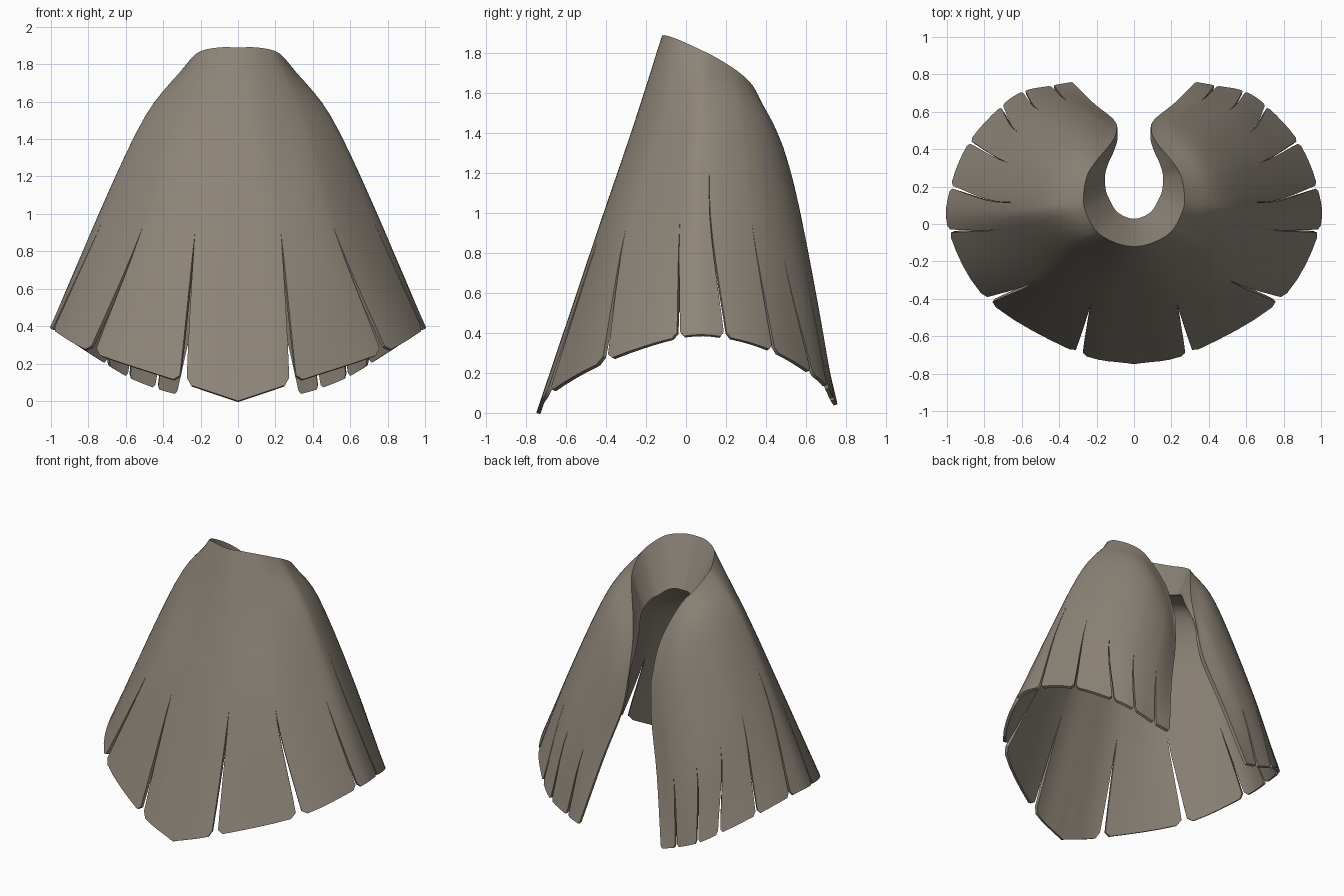
import bpy
import bmesh
from mathutils import Vector

if "Cube" in bpy.data.objects:
    bpy.data.objects.remove(bpy.data.objects["Cube"], do_unlink=True)

# Guide rings of the left half, running from the front centre to the back opening
rim = [(0, -.12, 1.89), (.1, -.1, 1.89), (.2, -.04, 1.87), (.26, .07, 1.82), (.27, .15, 1.78),
       (.25, .26, 1.71), (.2, .34, 1.63), (.14, .41, 1.48), (.1, .47, 1.32), (.09, .53, 1.1)]
shoulder = [(0, -.26, 1.45), (.16, -.24, 1.45), (.36, -.13, 1.48), (.48, .03, 1.52), (.49, .13, 1.52),
            (.44, .28, 1.5), (.36, .41, 1.42), (.27, .5, 1.28), (.19, .56, 1.05), (.12, .57, .85)]
waist = [(0, -.44, .92), (.23, -.43, .9), (.51, -.3, .93), (.72, -.03, .97), (.74, .12, 1),
         (.68, .33, .95), (.62, .49, .78), (.51, .61, .65), (.36, .66, .55), (.22, .65, .5)]
hem = [(0, -.75, 0), (.3, -.69, .1), (.78, -.41, .26), (.99, -.04, .38), (.98, .2, .38),
       (.88, .44, .31), (.71, .63, .2), (.59, .71, .13), (.44, .74, .07), (.33, .76, .04)]
rings = [[Vector(p) for p in ring] for ring in (rim, shoulder, waist, hem)]
hem_points = rings[-1]
LAST = len(rim) - 1
BOTTOM = len(rings) - 1


def spline(points, u, mirrored=False):
    """Smooth curve through the points; mirrored makes it level at its start."""
    u = min(max(u, 0), len(points) - 1)
    i = min(int(u), len(points) - 2)
    f = u - i
    before = points[1] * Vector((-1, 1, 1)) if mirrored else points[0] * 2 - points[1]
    pts = [before] + points + [points[-1] * 2 - points[-2]]
    a, b, c, d = pts[i:i + 4]
    return b + (c - a) * f / 2 + (a - b * 2.5 + c * 2 - d / 2) * f**2 + ((b - c) * 3 + d - a) * f**3 / 2


def outer(u, t):
    """Outside of the cloak; only the hem comes to a point at the front."""
    return spline([spline(ring, u, ring is not hem_points) for ring in rings], t)


def inner(u, t):
    """Lining: thin at the hem, swelling into the rolled collar at the rim."""
    e = .01
    p = outer(u, t)
    n = (outer(u, t + e) - outer(u, t - e)).cross(outer(u + e, t) - outer(u - e, t)).normalized()
    if u == 0:
        n.x = 0
    top = outer(u, 0)
    k = 1 - (u / LAST)**2
    roll = Vector((-.55 * top.x, .4 * (.25 - top.y), -.34)) * k
    thick = min(1, t) * (.05 - .01 * t)
    return p - n * thick + roll * max(0, 1 - t / 1.5)**2


def slit_top(key):
    return 1.6 if key == 4 else 2


def opening(key, t, start):
    """How far a slit has opened at this height, from 0 to 1."""
    return max(0, (t - start) / (BOTTOM - start)) if 0 < key < LAST else 0


def column(tab, f, rows):
    """Closed loop of points: down the outside, up the lining, over the collar."""
    at_slit = (f == 0 and tab > 0) or f == 1
    key = tab + (f > .5)
    width = (hem_points[tab + 1] - hem_points[tab]).length
    # Columns draw in towards the middle of the tab; slits start lower inside
    shift = (.02 if key < 3 else .008) / width * (1 - 2 * f)
    loop_out, loop_in = [], []
    for t in rows:
        tt = t - .04 if at_slit and t == BOTTOM else t
        loop_out.append(outer(tab + f + shift * opening(key, t, slit_top(key)), tt))
        loop_in.append(inner(tab + f + shift * opening(key, t, 2.2), tt))
    collar = [loop_in[0].lerp(loop_out[0], q) for q in (.33, .67)]
    return loop_out + loop_in[::-1] + collar


rows = [i * .2 for i in range(BOTTOM * 5)] + [BOTTOM]
count = len(rows)
bm = bmesh.new()

# Tabs, each a strip of columns with closed slit walls
for tab in range(LAST):
    cols = [[bm.verts.new(p) for p in column(tab, f, rows)] for f in (0, .08, .3, .5, .7, .92, 1)]
    size = len(cols[0])
    for a, b in zip(cols, cols[1:]):
        for k in range(size):
            m = (k + 1) % size
            bm.faces.new((a[k], a[m], b[m], b[k]))
    for col, key in ((cols[0], tab), (cols[-1], tab + 1)):
        if key == 0:
            continue
        for k in range(count - 1):
            if key == LAST or rows[k + 1] > slit_top(key) + .01:
                bm.faces.new((col[k], col[k + 1], col[size - 4 - k], col[size - 3 - k]))

bmesh.ops.remove_doubles(bm, verts=bm.verts, dist=.0005)
bmesh.ops.recalc_face_normals(bm, faces=bm.faces)
mesh = bpy.data.meshes.new("cloak")
bm.to_mesh(mesh)
bm.free()
cloak = bpy.data.objects.new("cloak", mesh)
bpy.context.collection.objects.link(cloak)

# Cloth colour
cloth = bpy.data.materials.new("grey brown cloth")
cloth.use_nodes = True
colour = (.27, .235, .19, 1)
cloth.diffuse_color = colour
cloth.node_tree.nodes["Principled BSDF"].inputs["Base Color"].default_value = colour
mesh.materials.append(cloth)

# Soft shading and the right half
bpy.ops.object.select_all(action='DESELECT')
cloak.select_set(True)
bpy.context.view_layer.objects.active = cloak
bpy.ops.object.shade_smooth_by_angle(angle=.8)
mirror = cloak.modifiers.new("right half", 'MIRROR')
mirror.merge_threshold = .001
